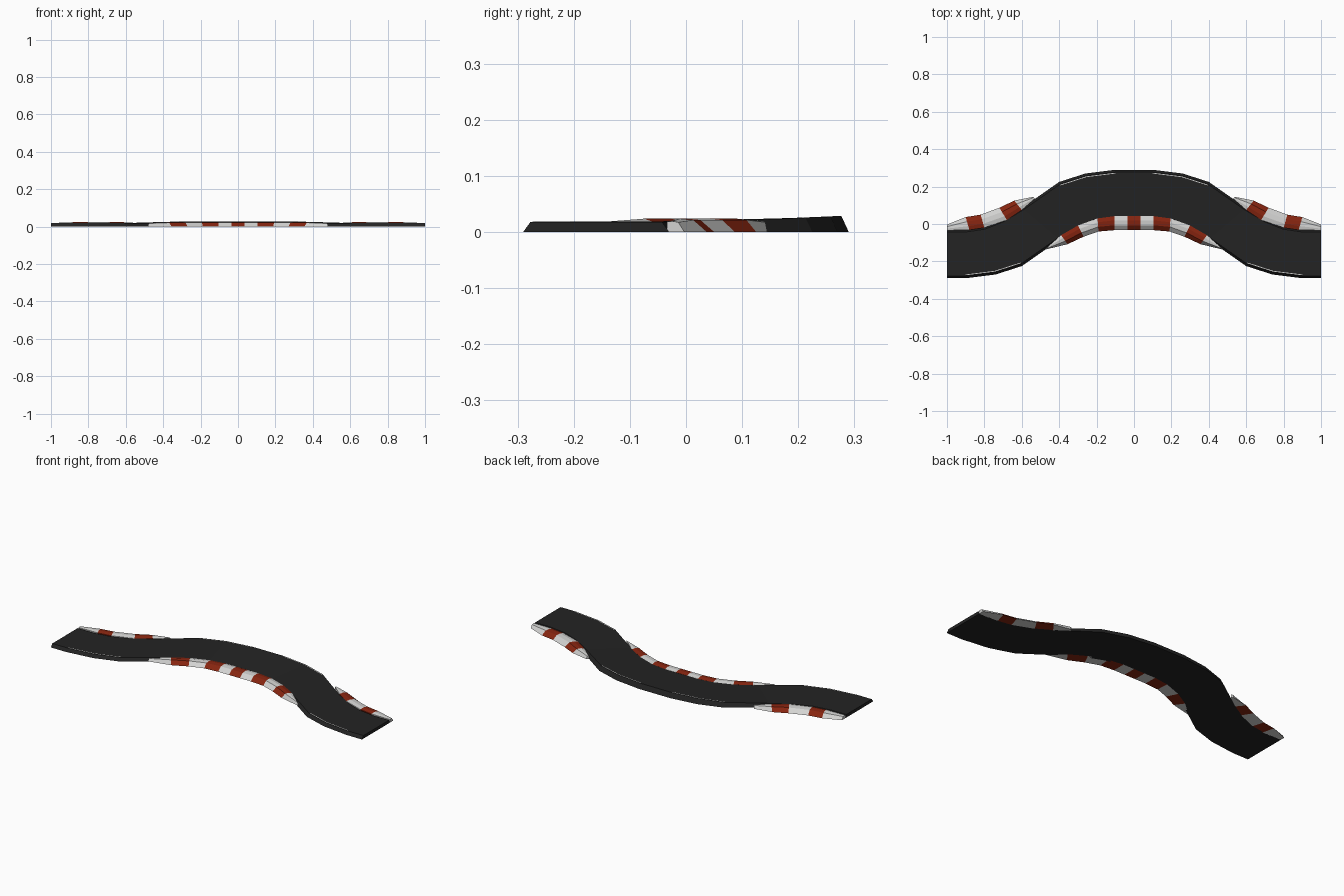
import bpy
from mathutils import Vector

if "Cube" in bpy.data.objects:
    bpy.data.objects.remove(bpy.data.objects["Cube"])


def material(name, rgb):
    m = bpy.data.materials.new(name)
    m.diffuse_color = (*rgb, 1)
    m.use_nodes = True
    m.node_tree.nodes["Principled BSDF"].inputs["Base Color"].default_value = m.diffuse_color
    return m


ASPHALT = material("asphalt", (0.017, 0.017, 0.017))
WHITE = material("white_paint", (0.65, 0.65, 0.64))
RED = material("red_paint", (0.24, 0.018, 0.005))


def road_z(y):
    # flat road, gently banked towards the outside of the middle bend
    return max(0.018, 0.022 + 0.044 * (y - 0.14))


def loft(name, sections, mats, first=0):
    """Closed tube through matching cross-sections; materials alternate."""
    n = len(sections[0])
    verts = [p for s in sections for p in s]
    faces, idx = [], []
    for i in range(len(sections) - 1):
        for j in range(n):
            k = (j + 1) % n
            faces.append((i * n + j, i * n + k, (i + 1) * n + k, (i + 1) * n + j))
            idx.append((i + first) % len(mats))
    faces.append(tuple(reversed(range(n))))
    idx.append(idx[0])
    faces.append(tuple(range(len(verts) - n, len(verts))))
    idx.append(idx[-2])
    me = bpy.data.meshes.new(name)
    me.from_pydata(verts, [], faces)
    for m in mats:
        me.materials.append(m)
    for p, i in zip(me.polygons, idx):
        p.material_index = i
    import bmesh
    bm = bmesh.new()
    bm.from_mesh(me)
    bmesh.ops.recalc_face_normals(bm, faces=bm.faces)
    bm.to_mesh(me)
    bm.free()
    ob = bpy.data.objects.new(name, me)
    bpy.context.collection.objects.link(ob)
    return ob


def flip(points):
    return [(-x, y) for x, y in reversed(points)]


# Road: left half of both edges, mirrored to the right
upper = [(-1, -.03), (-.9, -.03), (-.8, -.015), (-.7, .025), (-.6, .085),
         (-.4, .225), (-.26, .27), (-.1, .29)]
lower = [(-1, -.29), (-.9, -.29), (-.74, -.27), (-.6, -.225), (-.4, -.085),
         (-.3, -.025), (-.2, .015), (-.1, .03)]


def road_section(u, l):
    u, l = Vector(u), Vector(l)
    d = (l - u).normalized() * 0.013
    a, b = u + d, l - d
    return [(u.x, u.y, 0), (a.x if abs(u.x) < 1 else u.x, a.y, road_z(a.y)),
            (b.x if abs(l.x) < 1 else l.x, b.y, road_z(b.y)), (l.x, l.y, 0)]


loft("road", [road_section(u, l) for u, l in
              zip(upper + flip(upper), lower + flip(lower))], [ASPHALT])


# Thin painted lines along the outside of each bend
def edge_line(name, edge, other):
    secs = []
    for e, o in zip(edge, other):
        e, o = Vector(e), Vector(o)
        d = (o - e).normalized()
        a, b = e + d * 0.016, e + d * 0.020
        secs.append([(p.x, p.y, road_z(p.y) + h)
                     for p, h in ((a, -.001), (a, .0005), (b, .0005), (b, -.001))])
    loft(name, secs, [WHITE])


for side, f in (("left", lambda p: p), ("right", flip)):
    edge_line("outer_line_" + side, f(upper[5:8]), f(lower[5:8]))
    edge_line("end_line_" + side, f(lower[1:4]), f(upper[1:4]))


# Kerbs: humped strips alternating white and red
def kerb(name, inner, outer):
    secs = []
    for i, (a, b) in enumerate(zip(inner, outer)):
        a, b = Vector(a), Vector(b)
        peak = 0.019 if i in (0, len(inner) - 1) else 0.0235
        profile = [(0, 0), (0, .0183), (.3, peak), (.65, peak * .9), (1, 0)]
        secs.append([(*a.lerp(b, t), z) for t, z in profile])
    loft(name, secs, [WHITE, RED])


end_in = [(-1, -.034), (-.88, -.032), (-.8, -.02), (-.68, .022), (-.6, .075), (-.53, .135)]
end_out = [(-1, -.003), (-.9, .037), (-.82, .05), (-.72, .087), (-.64, .125), (-.54, .145)]
kerb("end_kerb_left", end_in, end_out)
kerb("end_kerb_right", flip(end_in), flip(end_out))

mid_in = [(-.47, -.13), (-.39, -.06), (-.3, -.008), (-.195, .03), (-.105, .042), (-.035, .042)]
mid_out = [(-.48, -.138), (-.355, -.108), (-.27, -.068), (-.19, -.04), (-.105, -.033), (-.035, -.033)]
kerb("middle_kerb", mid_in + flip(mid_in), mid_out + flip(mid_out))
